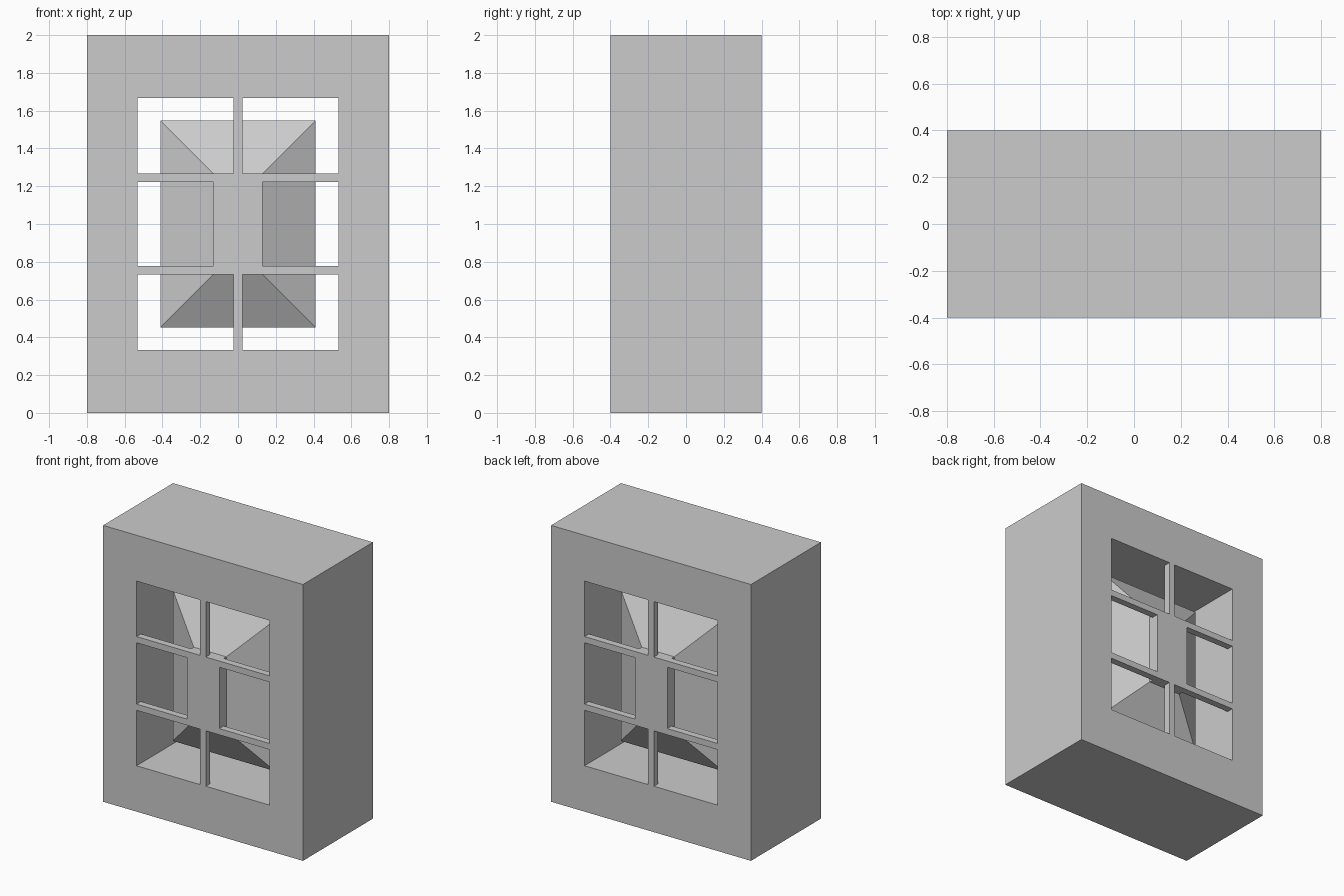
import bpy
import bmesh

# Remove the default cube
cube = bpy.data.objects.get("Cube")
if cube:
    bpy.data.objects.remove(cube, do_unlink=True)

W, D, H = 0.8, 0.4, 2.0            # block half width, half depth, height
OW, OH = 0.532, 0.668              # opening half width and half height
PW, PH = 0.13, 0.267               # centre plate half width and half height
CW, CH, CY = 0.41, 0.547, 0.16     # core half width, half height, half depth
BAR, BAR_DEPTH, PLATE_DEPTH = 0.045, 0.05, 0.08
MID = H / 2

grey = bpy.data.materials.new("plain_grey")
grey.use_nodes = True
grey.diffuse_color = (0.6, 0.6, 0.6, 1)
grey.node_tree.nodes["Principled BSDF"].inputs["Base Color"].default_value = grey.diffuse_color


def loft(name, sections, closed=False):
    """Join rectangles (half width, half height, y) into one solid or closed ring."""
    bm = bmesh.new()
    rings = [[bm.verts.new((sx * w, y, MID + sz * h))
              for sx, sz in ((-1, -1), (1, -1), (1, 1), (-1, 1))]
             for w, h, y in sections]
    pairs = list(zip(rings, rings[1:]))
    if closed:
        pairs.append((rings[-1], rings[0]))
    else:
        bm.faces.new(rings[0])
        bm.faces.new(rings[-1])
    for a, b in pairs:
        for i in range(4):
            j = (i + 1) % 4
            bm.faces.new((a[i], a[j], b[j], b[i]))
    bmesh.ops.recalc_face_normals(bm, faces=bm.faces)
    mesh = bpy.data.meshes.new(name)
    bm.to_mesh(mesh)
    bm.free()
    mesh.materials.append(grey)
    obj = bpy.data.objects.new(name, mesh)
    bpy.context.collection.objects.link(obj)
    return obj


def bar(name, x0, x1, z0, z1, side):
    """Thin bar flush with the front (-1) or back (1) of the block."""
    obj = loft(name, [((x1 - x0) / 2, (z1 - z0) / 2, side * D),
                      ((x1 - x0) / 2, (z1 - z0) / 2, side * (D - BAR_DEPTH))])
    obj.location = ((x0 + x1) / 2, 0, (z0 + z1) / 2 - MID)


# Outer block with a rectangular opening right through it
loft("outer_block", [(W, MID, -D), (W, MID, D), (OW, OH, D), (OW, OH, -D)], closed=True)

# Core: a wide middle tapering to a small plate at each face
neck = D - PLATE_DEPTH
loft("tapered_core", [(PW, PH, -D), (PW, PH, -neck), (CW, CH, -CY),
                      (CW, CH, CY), (PW, PH, neck), (PW, PH, D)])

# Bars tying the plates to the block
for face, side in (("front", -1), ("back", 1)):
    for level, s in (("lower", -1), ("upper", 1)):
        z0, z1 = sorted((MID + s * PH, MID + s * OH))
        bar(f"{face}_{level}_upright", -BAR / 2, BAR / 2, z0, z1, side)
        z0, z1 = sorted((MID + s * PH, MID + s * (PH - BAR)))
        for hand, x0, x1 in (("right", -OW, -PW), ("left", PW, OW)):
            bar(f"{face}_{level}_{hand}_crossbar", x0, x1, z0, z1, side)
